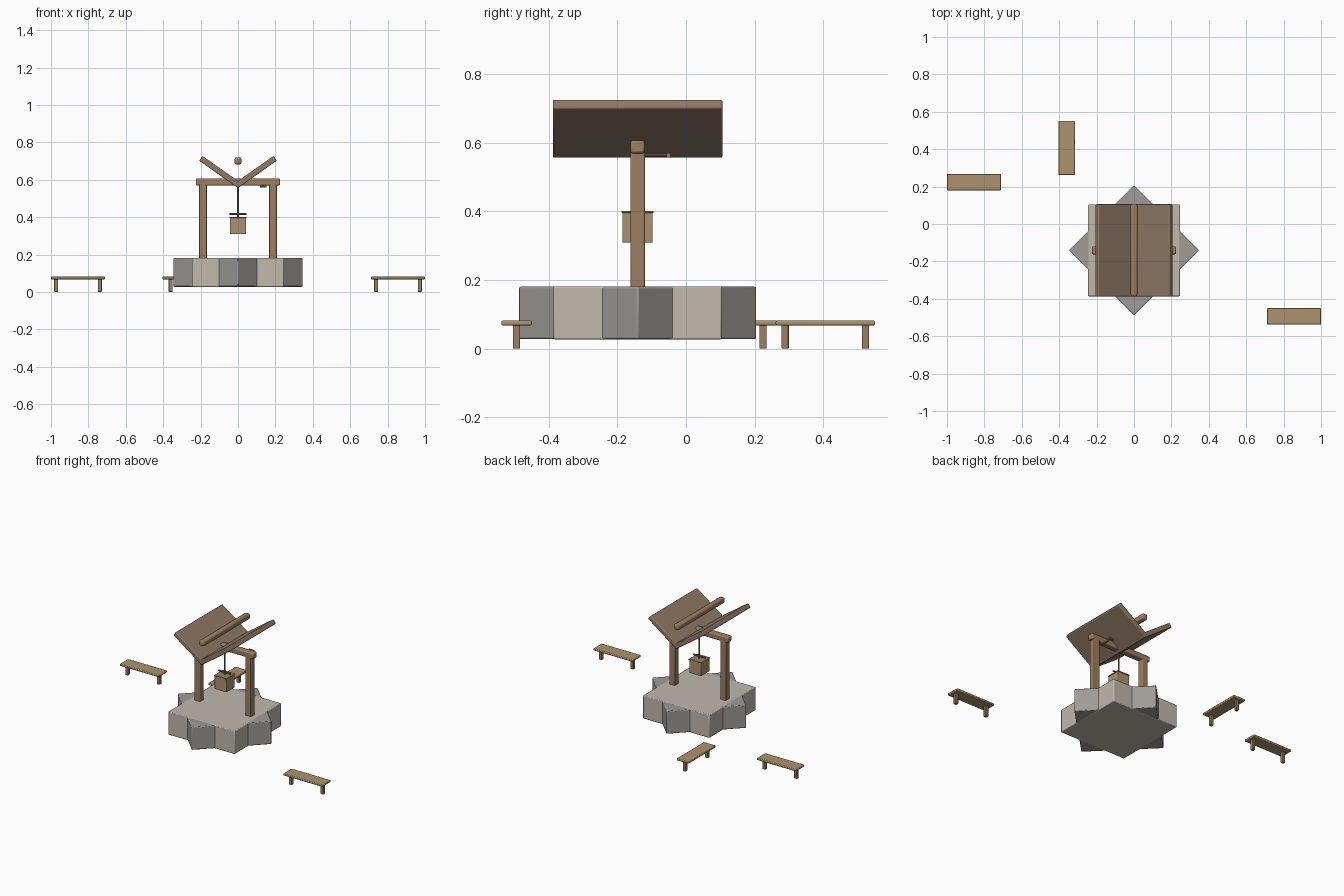
import bpy, math

if "Cube" in bpy.data.objects:
    bpy.data.objects.remove(bpy.data.objects["Cube"])

CY = -0.141  # well centre in y


def mat(name, r, g, b):
    m = bpy.data.materials.new(name)
    m.diffuse_color = (r, g, b, 1)
    m.use_nodes = True
    m.node_tree.nodes["Principled BSDF"].inputs["Base Color"].default_value = m.diffuse_color
    return m


WOOD = mat("wood", 0.34, 0.21, 0.12)
PLANK = mat("plank", 0.42, 0.29, 0.155)
ROOF = mat("roof_wood", 0.28, 0.19, 0.13)
STONE = mat("light_stone", 0.53, 0.48, 0.42)
GREY = mat("grey_stone", 0.35, 0.33, 0.31)
METAL = mat("metal", 0.13, 0.16, 0.15)
ROPE = mat("rope", 0.2, 0.15, 0.1)


def finish(o, name, m):
    o.name = name
    o.data.materials.append(m)
    bpy.ops.object.shade_smooth_by_angle(angle=math.radians(30))
    return o


def box(name, loc, size, m, bevel=0.004, rot=(0, 0, 0)):
    bpy.ops.mesh.primitive_cube_add(size=1, location=loc)
    o = bpy.context.object
    o.scale = size
    bpy.ops.object.transform_apply(location=False, rotation=False, scale=True)
    o.rotation_euler = rot
    finish(o, name, m)
    if bevel:
        b = o.modifiers.new("bevel", 'BEVEL')
        b.width = bevel
        b.segments = 2
    return o


def rod(name, loc, radius, length, m, rot=(0, 0, 0)):
    bpy.ops.mesh.primitive_cylinder_add(vertices=10, radius=radius, depth=length,
                                        location=loc, rotation=rot)
    return finish(bpy.context.object, name, m)


# Stone well base: two crossed blocks forming an eight-pointed star
box("well_base_square", (0, CY, 0.1045), (0.491, 0.491, 0.155), STONE, 0.005)
box("well_base_diamond", (0, CY, 0.1045), (0.491, 0.491, 0.153), GREY, 0.005,
    (0, 0, math.pi / 4))

# Posts, crossbeam
for side, s in (("left", -1), ("right", 1)):
    box(side + "_post", (s * 0.188, CY, 0.375), (0.042, 0.042, 0.42), WOOD)
box("crossbeam", (0, CY, 0.588), (0.45, 0.042, 0.038), WOOD, 0.007)

# V-shaped roof panels and ridge bar above the valley
for side, s in (("left", -1), ("right", 1)):
    box(side + "_roof_panel", (s * 0.094, CY, 0.641), (0.256, 0.494, 0.031), ROOF,
        0.005, (0, -s * math.radians(35.2), 0))
box("ridge_bar", (0, CY, 0.701), (0.037, 0.494, 0.037), WOOD, 0.01)

# Rope, bucket, rim and handle
rod("rope", (0, CY, 0.495), 0.005, 0.19, ROPE)
box("bucket", (0, CY, 0.353), (0.088, 0.088, 0.088), PLANK, 0.003)
box("bucket_rim", (0, CY, 0.399), (0.093, 0.093, 0.006), WOOD, 0.001)
rod("bucket_handle", (0, CY, 0.417), 0.005, 0.09, METAL, (0, math.pi / 2, 0))

# Crank arm and grip under the beam
rod("crank_arm", (0.135, CY + 0.045, 0.564), 0.005, 0.09, WOOD, (math.pi / 2, 0, 0))
rod("crank_grip", (0.135, CY + 0.09, 0.564), 0.007, 0.036, WOOD, (0, math.pi / 2, 0))


# Three benches
def bench(name, x, y, turned):
    r = (0, 0, math.pi / 2 if turned else 0)
    box(name + "_seat", (x, y, 0.075), (0.289, 0.088, 0.014), PLANK, 0.004, r)
    for i, d in enumerate((-0.117, 0.117)):
        p = (x, y + d, 0.036) if turned else (x + d, y, 0.036)
        box(f"{name}_leg_{i + 1}", p, (0.021, 0.021, 0.072), WOOD, 0.003)


bench("left_bench", -0.8555, 0.224, False)
bench("back_bench", -0.36, 0.406, True)
bench("right_bench", 0.8555, -0.494, False)
